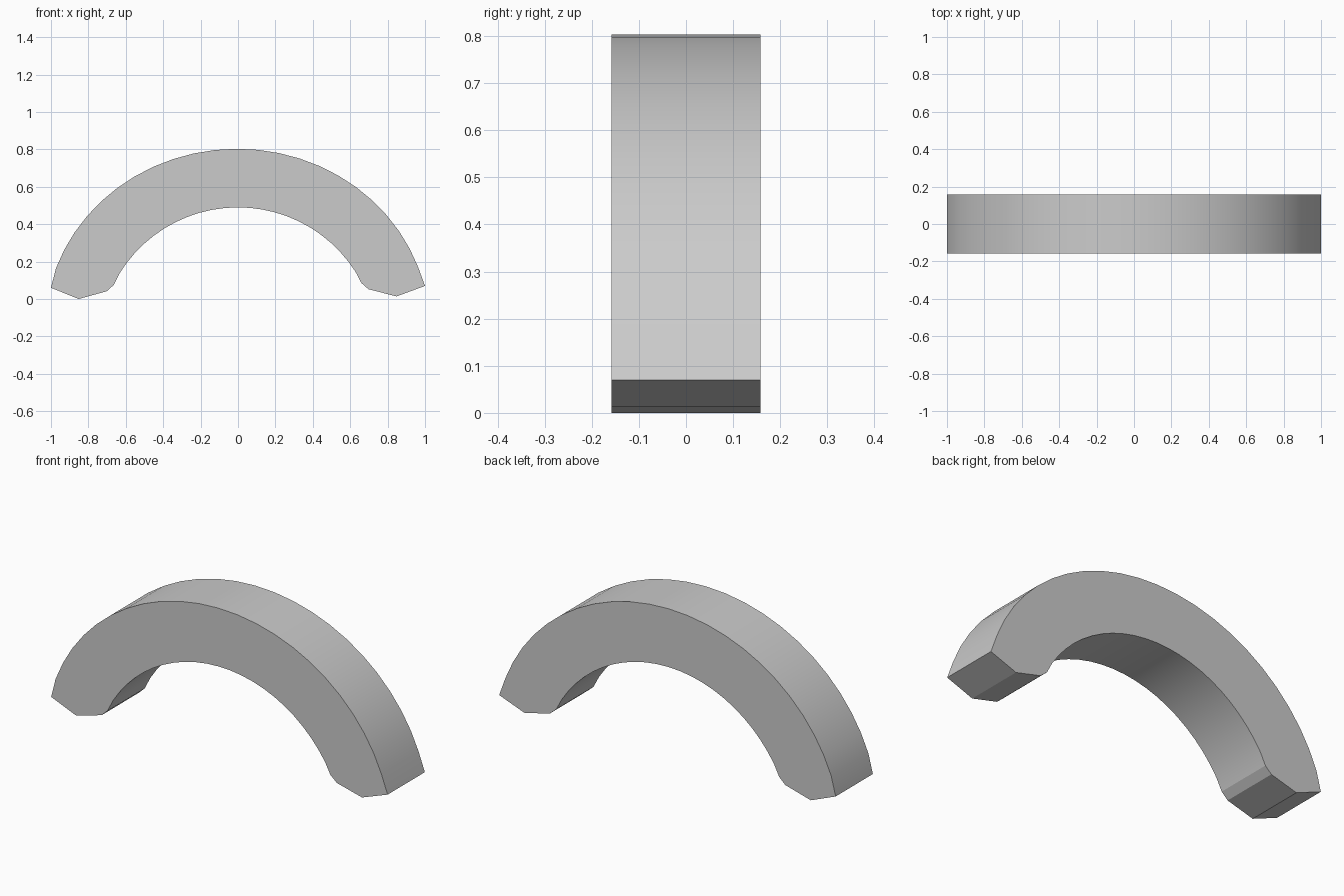
import bpy
import bmesh
from math import atan2, cos, sin

cube = bpy.data.objects.get("Cube")
if cube:
    bpy.data.objects.remove(cube, do_unlink=True)

HALF_DEPTH = 0.158
SEGMENTS = 24


def arc(cx, cz, rx, rz, start, end):
    """Points on an elliptical arc between two given end points."""
    a, b = [atan2((z - cz) / rz, (x - cx) / rx) for x, z in (start, end)]
    angles = [a + (b - a) * i / SEGMENTS for i in range(1, SEGMENTS)]
    middle = [(cx + rx * cos(t), cz + rz * sin(t)) for t in angles]
    return [start] + middle + [end]


# Closed outline: outer curve, left foot, inner curve, right foot
outer = arc(-0.004, -0.156, 1.0285, 0.959, (1, 0.07), (-1, 0.06))
left_foot = [(-0.852, 0), (-0.70, 0.042)]
inner = arc(0, -0.255, 0.745, 0.745, (-0.664, 0.076), (0.66, 0.085))
right_foot = [(0.698, 0.052), (0.848, 0.014)]
outline = outer + left_foot + inner + right_foot

# Extrude the outline through the depth
bm = bmesh.new()
front = bm.faces.new([bm.verts.new((x, -HALF_DEPTH, z)) for x, z in outline])
result = bmesh.ops.extrude_face_region(bm, geom=[front], use_keep_orig=True)
back = [v for v in result["geom"] if isinstance(v, bmesh.types.BMVert)]
bmesh.ops.translate(bm, verts=back, vec=(0, 2 * HALF_DEPTH, 0))
bmesh.ops.recalc_face_normals(bm, faces=bm.faces)
mesh = bpy.data.meshes.new("curved_arch")
bm.to_mesh(mesh)
bm.free()

# Single grey material
grey = bpy.data.materials.new("light_grey")
grey.use_nodes = True
colour = (0.6, 0.6, 0.6, 1)
grey.diffuse_color = colour
grey.node_tree.nodes["Principled BSDF"].inputs["Base Color"].default_value = colour
mesh.materials.append(grey)

arch = bpy.data.objects.new("curved_arch", mesh)
bpy.context.collection.objects.link(arch)
bpy.ops.object.select_all(action="DESELECT")
arch.select_set(True)
bpy.context.view_layer.objects.active = arch
bpy.ops.object.shade_smooth_by_angle(angle=0.3)
